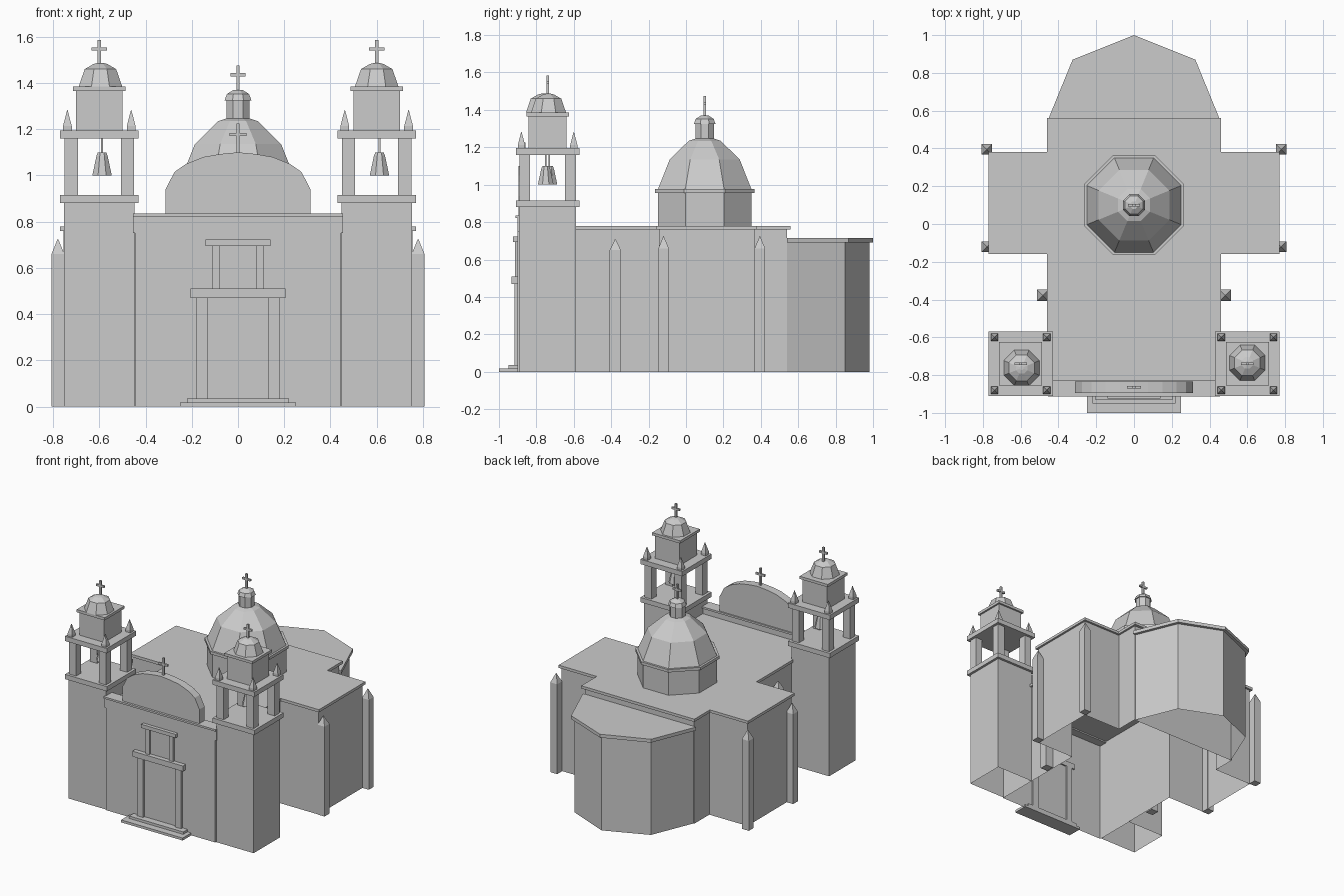
import bpy, bmesh, math
from mathutils import Matrix

cube = bpy.data.objects.get("Cube")
if cube:
    bpy.data.objects.remove(cube, do_unlink=True)

stone = bpy.data.materials.new("grey stone")
stone.use_nodes = True
GREY = (0.6, 0.6, 0.6, 1)
stone.diffuse_color = GREY
stone.node_tree.nodes["Principled BSDF"].inputs["Base Color"].default_value = GREY


def finish(name, bm):
    bmesh.ops.recalc_face_normals(bm, faces=bm.faces)
    mesh = bpy.data.meshes.new(name)
    bm.to_mesh(mesh)
    bm.free()
    mesh.materials.append(stone)
    obj = bpy.data.objects.new(name, mesh)
    bpy.context.collection.objects.link(obj)
    return obj


def loft(name, rings, bottom=True):
    """Skin a list of matching closed loops and cap the ends."""
    bm = bmesh.new()
    loops = [[bm.verts.new(p) for p in ring] for ring in rings]
    n = len(loops[0])
    for a, b in zip(loops, loops[1:]):
        for i in range(n):
            j = (i + 1) % n
            bm.faces.new((a[i], a[j], b[j], b[i]))
    bm.faces.new(loops[-1])
    if bottom:
        bm.faces.new(loops[0][::-1])
    # an open shell needs its outward side fixed by the top cap
    return finish(name, bm)


def prism(name, pts, z0, z1, bottom=True):
    return loft(name, [[(x, y, z) for x, y in pts] for z in (z0, z1)], bottom)


def box(name, x0, x1, y0, y1, z0, z1, bottom=True):
    return prism(name, [(x0, y0), (x1, y0), (x1, y1), (x0, y1)], z0, z1, bottom)


def turned(name, x, y, profile, sides=8):
    """Faceted solid from (half width across flats, height) pairs."""
    rings = []
    for r, z in profile:
        rad = r / math.cos(math.pi / sides)
        angles = [(2 * i + 1) * math.pi / sides for i in range(sides)]
        rings.append([(x + rad * math.cos(a), y + rad * math.sin(a), z) for a in angles])
    return loft(name, rings)


def mirrored(pts):
    return pts + [(-x, y) for x, y in reversed(pts) if x]


def cross(name, x, y, z, height, arm):
    t = 0.007
    box(name + "_post", x - t, x + t, y - t, y + t, z - 0.01, z + height)
    zc = z + height * 0.62
    box(name + "_arm", x - arm, x + arm, y - t, y + t, zc - t, zc + t)


def spire(name, x, y, w, z0, z1, z2):
    turned(name, x, y, [(w, z0), (w, z1), (0.001, z2)], 4)


# Cross-shaped body, open underneath, and its roof slab
def plan(nave, arm, front, back, arm_front, arm_back):
    return mirrored([(nave, front), (nave, arm_front), (arm, arm_front),
                     (arm, arm_back), (nave, arm_back), (nave, back)])


prism("church_walls", plan(0.445, 0.755, -0.9, 0.54, -0.145, 0.365), 0, 0.76, False)
prism("church_roof", plan(0.46, 0.77, -0.84, 0.56, -0.16, 0.38), 0.76, 0.78)

# Apse
prism("apse_walls", mirrored([(0.44, 0.535), (0.31, 0.85), (0, 0.98)]), 0, 0.69, False)
prism("apse_roof", mirrored([(0.46, 0.54), (0.325, 0.87), (0, 1.0)]), 0.69, 0.715)

# Front wall top and curved gable
box("front_parapet", -0.455, 0.455, -0.9, -0.835, 0.75, 0.822)
box("front_cornice", -0.455, 0.455, -0.912, -0.825, 0.822, 0.836)
gable = mirrored([(0.313, 0.836), (0.313, 0.94), (0.275, 1.015), (0.225, 1.05),
                  (0.15, 1.08), (0.075, 1.093), (0, 1.1)])
loft("front_gable", [[(x, y, z) for x, z in gable] for y in (-0.835, -0.895)])
cross("gable_cross", 0, -0.865, 1.1, 0.125, 0.037)

# Entrance steps and door and window surrounds
box("lower_step", -0.25, 0.25, -1.0, -0.89, 0, 0.018)
box("upper_step", -0.22, 0.22, -0.95, -0.89, 0.018, 0.036)
for s, side in ((1, "left"), (-1, "right")):
    box("door_jamb_" + side, s * 0.13, s * 0.18, -0.917, -0.89, 0.036, 0.47)
    box("window_jamb_" + side, s * 0.08, s * 0.112, -0.915, -0.89, 0.51, 0.695)
box("door_lintel", -0.205, 0.205, -0.933, -0.89, 0.47, 0.51)
box("window_lintel", -0.14, 0.14, -0.925, -0.89, 0.695, 0.722)

# Central dome with lantern
DY = 0.1
turned("dome_drum", 0, DY, [(0.25, 0.77), (0.25, 0.955)])
turned("dome_cornice", 0, DY, [(0.265, 0.955), (0.265, 0.976)])
turned("dome", 0, DY, [(0.25, 0.976), (0.187, 1.135), (0.085, 1.235), (0.04, 1.25)])
turned("lantern", 0, DY, [(0.05, 1.235), (0.05, 1.325)])
turned("lantern_cap", 0, DY, [(0.058, 1.325), (0.048, 1.352), (0.02, 1.37)])
cross("dome_cross", 0, DY, 1.37, 0.105, 0.033)

# Bell towers, one each side of the front
TY = -0.74
for s, side in ((1, "left"), (-1, "right")):
    cx = s * 0.6

    def block(part, half, z0, z1, bottom=True):
        box(f"{side}_tower_{part}", cx - half, cx + half, TY - half, TY + half, z0, z1, bottom)

    block("base", 0.152, 0, 0.88, False)
    block("lower_cornice", 0.17, 0.88, 0.915)
    block("upper_cornice", 0.17, 1.16, 1.195)
    block("top_block", 0.101, 1.195, 1.365)
    block("top_cornice", 0.114, 1.365, 1.385)
    for dx in (1, -1):
        for dy in (1, -1):
            turned(f"{side}_tower_pillar", cx + dx * 0.122, TY + dy * 0.122,
                   [(0.029, 0.915), (0.029, 1.16)], 4)
            spire(f"{side}_tower_spire", cx + dx * 0.138, TY + dy * 0.14, 0.019,
                  1.195, 1.213, 1.283)
    # Small dome, cross and hanging bell
    oy = -0.735 if s > 0 else -0.762
    turned(f"{side}_tower_dome", cx - (0.005 if s < 0 else 0) * s, oy,
           [(0.094, 1.385), (0.068, 1.46), (0.03, 1.482), (0.01, 1.487)])
    cross(f"{side}_tower_cross", cx, TY, 1.485, 0.1, 0.033)
    bx, by = cx + 0.012, TY - s * 0.01
    turned(f"{side}_bell", bx, by, [(0.042, 1.0), (0.024, 1.085), (0.018, 1.1)])
    turned(f"{side}_bell_rod", bx, by, [(0.004, 1.095), (0.004, 1.165)], 4)

    # Pointed buttresses along the walls
    spire(f"{side}_nave_buttress", s * 0.483, -0.378, 0.03, 0, 0.65, 0.71)
    for part, y in (("front", -0.12), ("back", 0.395)):
        spire(f"{side}_{part}_buttress", s * 0.779, y, 0.028, 0, 0.66, 0.725)
